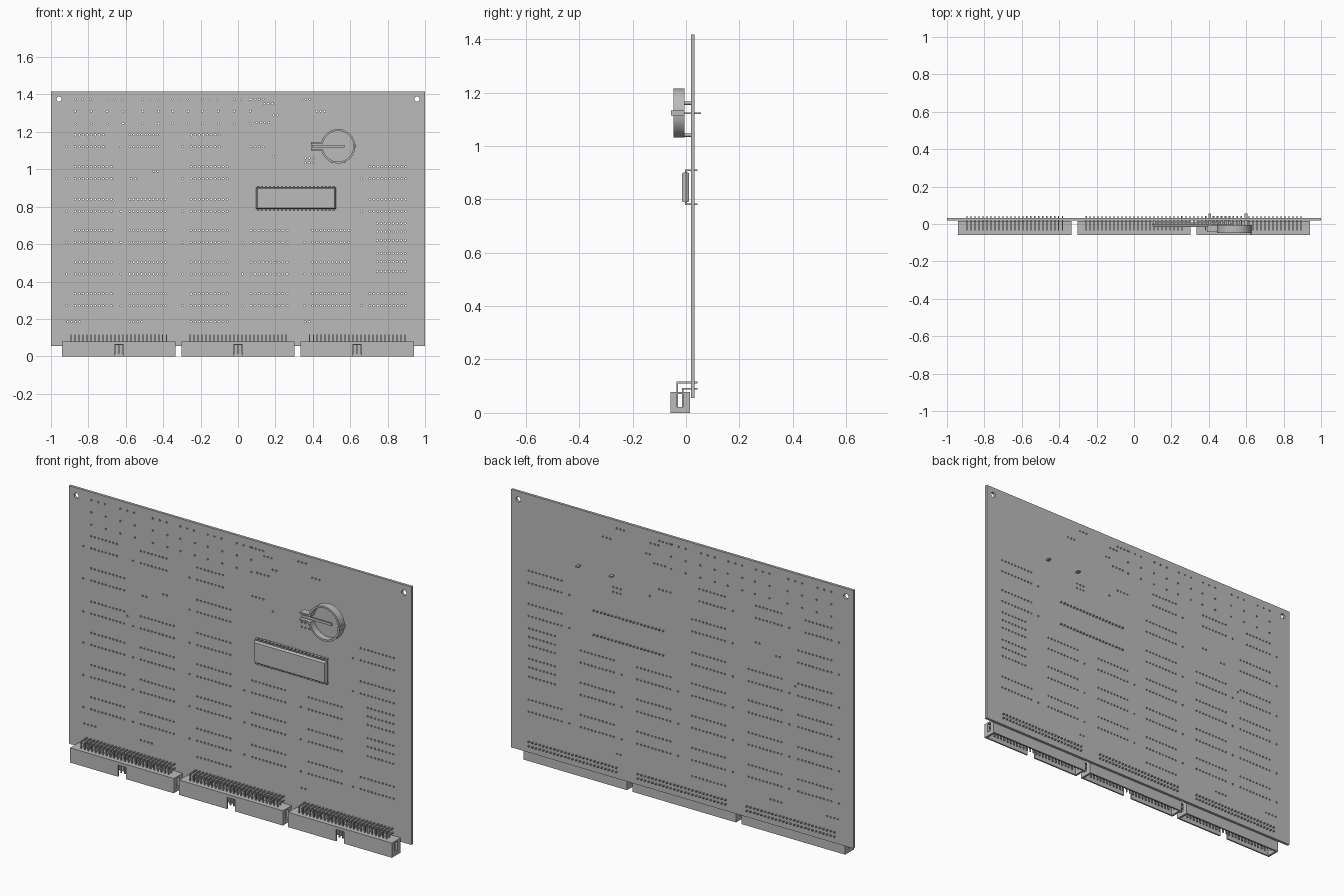
import bpy, bmesh, math
from mathutils import Matrix, Vector

if "Cube" in bpy.data.objects:
    bpy.data.objects.remove(bpy.data.objects["Cube"])

grey = bpy.data.materials.new("plain grey")
grey.use_nodes = True
GREY = (0.5, 0.5, 0.5, 1)
grey.diffuse_color = GREY
grey.node_tree.nodes["Principled BSDF"].inputs["Base Color"].default_value = GREY

PITCH = 0.0213
FRONT, BACK = 0.018, 0.032


def box(bm, x, y, z):
    """Add a box from (low, high) ranges and return its vertices."""
    size = [b - a for a, b in (x, y, z)]
    mid = [(a + b) / 2 for a, b in (x, y, z)]
    m = Matrix.Translation(mid) @ Matrix.Diagonal((*size, 1))
    return bmesh.ops.create_cube(bm, size=1, matrix=m)["verts"]


def disc(bm, x, z, r, y0, y1, sides):
    """Add a solid cylinder along y."""
    m = Matrix.Translation((x, (y0 + y1) / 2, z)) @ Matrix.Rotation(math.pi / 2, 4, "X")
    bmesh.ops.create_cone(bm, cap_ends=True, segments=sides, radius1=r, radius2=r,
                          depth=y1 - y0, matrix=m)


def rod(bm, x, path, w=0.006):
    """Add a square bent pin through (y, z) corners."""
    h = w / 2
    for (ya, za), (yb, zb) in zip(path, path[1:]):
        box(bm, (x - h, x + h), (min(ya, yb) - h, max(ya, yb) + h),
            (min(za, zb) - h, max(za, zb) + h))


def finish(bm, name):
    me = bpy.data.meshes.new(name)
    bm.to_mesh(me)
    bm.free()
    ob = bpy.data.objects.new(name, me)
    bpy.context.collection.objects.link(ob)
    me.materials.append(grey)
    return ob


def activate(ob):
    bpy.ops.object.select_all(action="DESELECT")
    ob.select_set(True)
    bpy.context.view_layer.objects.active = ob


def cut(ob, cutter):
    mod = ob.modifiers.new("cut", "BOOLEAN")
    mod.object, mod.solver = cutter, "MANIFOLD"
    activate(ob)
    bpy.ops.object.modifier_apply(modifier=mod.name)
    bpy.data.objects.remove(cutter)


# Drill pattern: hole positions collected in a set so none overlap
holes = set()


def row(x, z, count, step=PITCH):
    for i in range(count):
        holes.add((round(x + i * step, 3), round(z, 3)))


columns = {"A": -0.87, "B": -0.58, "C": -0.25, "D": 0.07, "E": 0.4, "F": 0.705}
footprints = {1.12: "ABC", 0.95: "ACF", 0.775: "ACBF", 0.61: "ABCDE",
              0.44: "ABCDE", 0.27: "ABCDEF"}
for z, used in footprints.items():
    for key in used:
        count = 8 if z > 1 else 10
        row(columns[key], z, count)
        row(columns[key], z + 0.064, count)
        row(columns[key] - 0.046, z, 1)
for z in (0.455, 0.505, 0.55, 0.62, 0.665, 0.71):
    row(columns["F"] + 0.04, z, 8)
for x in (-0.87, -0.7, -0.51, -0.35, -0.19, -0.02):
    row(x, 1.375, 3, 0.04)
    row(x, 1.31, 2, 0.085)
    row(x, 1.245, 2, 0.085)
for x, z, n in ((0.07, 1.375, 4), (0.14, 1.35, 3), (0.19, 1.29, 2), (0.34, 1.375, 3),
                (0.42, 1.31, 3), (0.1, 1.25, 4), (0.07, 1.12, 4), (0.19, 1.07, 1),
                (0.36, 1.06, 3), (0.36, 1.035, 3), (-0.91, 0.185, 4), (-0.58, 0.185, 4),
                (-0.25, 0.185, 10), (0.36, 0.185, 2), (-0.57, 0.95, 2), (-0.45, 0.99, 2),
                (-0.66, 0.82, 1)):
    row(x, z, n)

# Circuit board with drilled holes and two mounting holes
bm = bmesh.new()
box(bm, (-1, 1), (FRONT, BACK), (0.055, 1.417))
board = finish(bm, "circuit_board")
bm = bmesh.new()
for x, z in sorted(holes):
    disc(bm, x, z, 0.0048, 0, 0.05, 8)
for x in (-0.957, 0.957):
    disc(bm, x, 1.375, 0.014, 0, 0.05, 20)
cut(board, finish(bm, "drill_cutter"))

# Three edge headers: shroud open underneath, notched front, slotted ends
for side, cx in (("right", -0.637), ("middle", 0), ("left", 0.637)):
    bm = bmesh.new()
    box(bm, (cx - 0.303, cx + 0.303), (-0.058, 0.015), (0, 0.078))
    shroud = finish(bm, side + "_header_shroud")
    for part, x, y, z in (
            ("cavity", (cx - 0.291, cx + 0.291), (-0.05, 0.007), (-0.1, 0.06)),
            ("notch", (cx - 0.024, cx + 0.024), (-0.1, -0.03), (-0.1, 0.062)),
            ("end_slots", (cx - 0.4, cx + 0.4), (-0.034, -0.012), (0.022, 0.07))):
        bm = bmesh.new()
        box(bm, x, y, z)
        cut(shroud, finish(bm, part))

    # Two rows of right-angle pins
    bm = bmesh.new()
    for i in range(25):
        x = cx + (i - 12) * PITCH
        rod(bm, x, [(-0.033, 0.015), (-0.033, 0.114), (0.041, 0.114)])
        rod(bm, x, [(-0.012, 0.015), (-0.012, 0.091), (0.041, 0.091)])
    finish(bm, side + "_header_pins")

# Long chip: body tapering toward front and back from a middle seam
CX, CZ = 0.31, 0.845
bm = bmesh.new()
for y0, y1 in ((0, -0.015), (0, 0.012)):
    for v in box(bm, (CX - 0.213, CX + 0.213), (min(y0, y1), max(y0, y1)),
                 (CZ - 0.058, CZ + 0.058)):
        if abs(v.co.y) > 0.005:
            v.co.x -= math.copysign(0.006, v.co.x - CX)
            v.co.z -= math.copysign(0.006, v.co.z - CZ)
finish(bm, "chip_body")

bm = bmesh.new()
for i in range(20):
    x = CX + (i - 9.5) * PITCH
    for s in (-1, 1):
        rod(bm, x, [(0, CZ + s * 0.055), (0, CZ + s * 0.064), (0.041, CZ + s * 0.064)])
        box(bm, (x - 0.006, x + 0.006), (-0.003, 0.016),
            sorted((CZ + s * 0.061, CZ + s * 0.067)))
finish(bm, "chip_legs")

# Coin cell holder: round cup with a contact channel on one side
HX, HZ = 0.535, 1.123
bm = bmesh.new()
disc(bm, HX, HZ, 0.092, -0.047, -0.005, 48)
holder = finish(bm, "cell_holder_cup")
bm = bmesh.new()
disc(bm, HX, HZ, 0.082, -0.1, -0.012, 48)
cut(holder, finish(bm, "cup_cutter"))
bm = bmesh.new()
box(bm, (0.38, HX), (-0.1, -0.012), (HZ - 0.014, HZ + 0.014))
cut(holder, finish(bm, "channel_cutter"))
activate(holder)
bpy.ops.object.shade_smooth_by_angle(angle=math.radians(30))

bm = bmesh.new()
box(bm, (0.39, 0.452), (-0.012, -0.005), (HZ - 0.022, HZ + 0.022))
for s in (-1, 1):
    box(bm, (0.39, 0.452), (-0.042, -0.005), sorted((HZ + s * 0.014, HZ + s * 0.022)))
finish(bm, "cell_holder_channel")

# Spring contact strip, long solder pins and short standoff pegs
bm = bmesh.new()
box(bm, (0.395, 0.57), (-0.035, -0.03), (HZ - 0.007, HZ + 0.007))
box(bm, (0.395, 0.4), (-0.035, -0.005), (HZ - 0.007, HZ + 0.007))
box(bm, (0.622, 0.632), (-0.057, -0.005), (HZ - 0.009, HZ + 0.009))
finish(bm, "cell_contact")
bm = bmesh.new()
for x in (0.405, 0.6):
    box(bm, (x - 0.008, x + 0.008), (-0.008, 0.056), (HZ - 0.003, HZ + 0.003))
for x, z in ((0.5, 1.04), (0.57, 1.04), (0.5, 1.16), (0.57, 1.16)):
    disc(bm, x, z, 0.006, -0.008, FRONT, 12)
finish(bm, "cell_holder_pins")
